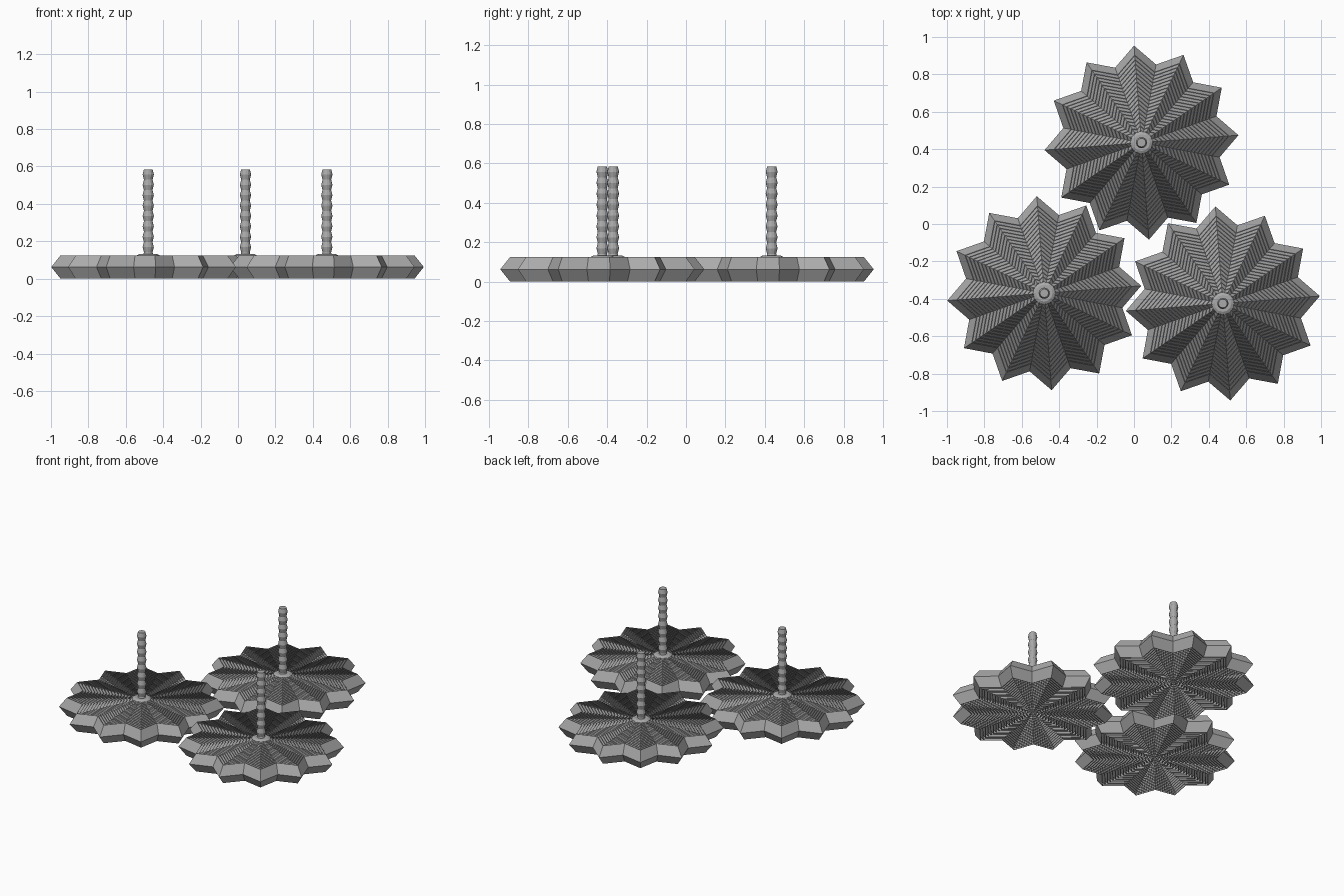
import bpy, bmesh, math

if "Cube" in bpy.data.objects:
    bpy.data.objects.remove(bpy.data.objects["Cube"])

POINTS = 12                      # tips on each star
TIP, VALLEY = 0.52, 0.425        # outer radii of the star
PHASE = math.radians(94.4)
HEIGHT, TAPER = 0.125, 0.05      # height of disc, inward lean of pleat edges
RINGS = 20
CENTRES = [(0.04, 0.435), (-0.48, -0.37), (0.475, -0.425)]

grey = bpy.data.materials.new("grey")
grey.diffuse_color = (0.4, 0.4, 0.4, 1)
grey.use_nodes = True
grey.node_tree.nodes["Principled BSDF"].inputs["Base Color"].default_value = grey.diffuse_color


def star_loop(bm, radius, z):
    """Star outline scaled so that its tips lie at the given radius."""
    loop = []
    for i in range(POINTS * 2):
        a = PHASE + math.pi * i / POINTS
        r = radius * (1 if i % 2 == 0 else VALLEY / TIP)
        loop.append(bm.verts.new((r * math.cos(a), r * math.sin(a), z)))
    return loop


def round_loop(bm, radius, z, sides=12):
    return [bm.verts.new((radius * math.cos(math.tau * i / sides),
                          radius * math.sin(math.tau * i / sides), z)) for i in range(sides)]


def bridge(bm, a, b):
    n = len(a)
    for i in range(n):
        bm.faces.new((a[i], a[(i + 1) % n], b[(i + 1) % n], b[i]))


def finish(bm, name, centre):
    bmesh.ops.recalc_face_normals(bm, faces=bm.faces)
    mesh = bpy.data.meshes.new(name)
    bm.to_mesh(mesh)
    bm.free()
    mesh.materials.append(grey)
    ob = bpy.data.objects.new(name, mesh)
    ob.location = (*centre, 0)
    bpy.context.collection.objects.link(ob)


def pleated_disc(centre):
    # nested thin star sleeves, each bulging outward at mid height
    bm = bmesh.new()
    pitch = (TIP - 0.07) / (RINGS - 1)
    wall = 0.004
    for k in range(RINGS):
        r = TIP - k * pitch
        lean = min(TAPER, r - 0.02)
        section = [(r - lean, HEIGHT), (r, HEIGHT / 2), (r - lean, 0),
                   (r - lean - wall, 0), (r - wall, HEIGHT / 2), (r - lean - wall, HEIGHT)]
        loops = [star_loop(bm, *p) for p in section]
        for i in range(len(loops)):
            bridge(bm, loops[i], loops[(i + 1) % len(loops)])
    finish(bm, "pleated_star_disc", centre)


def turned(name, centre, profile):
    # capped solid of revolution
    bm = bmesh.new()
    loops = [round_loop(bm, *p) for p in profile]
    for a, b in zip(loops, loops[1:]):
        bridge(bm, a, b)
    bm.faces.new(loops[0])
    bm.faces.new(loops[-1])
    finish(bm, name, centre)


WAVES, Z0, Z1 = 10, 0.03, 0.585
step = (Z1 - Z0) / (2 * WAVES)
stem = [(0.030 if i % 2 else 0.023, Z0 + i * step) for i in range(2 * WAVES + 1)]

for c in CENTRES:
    pleated_disc(c)
    turned("ribbed_stem", c, stem)
    turned("stem_collar", c, [(0.045, 0.11), (0.06, 0.125), (0.045, 0.133)])
